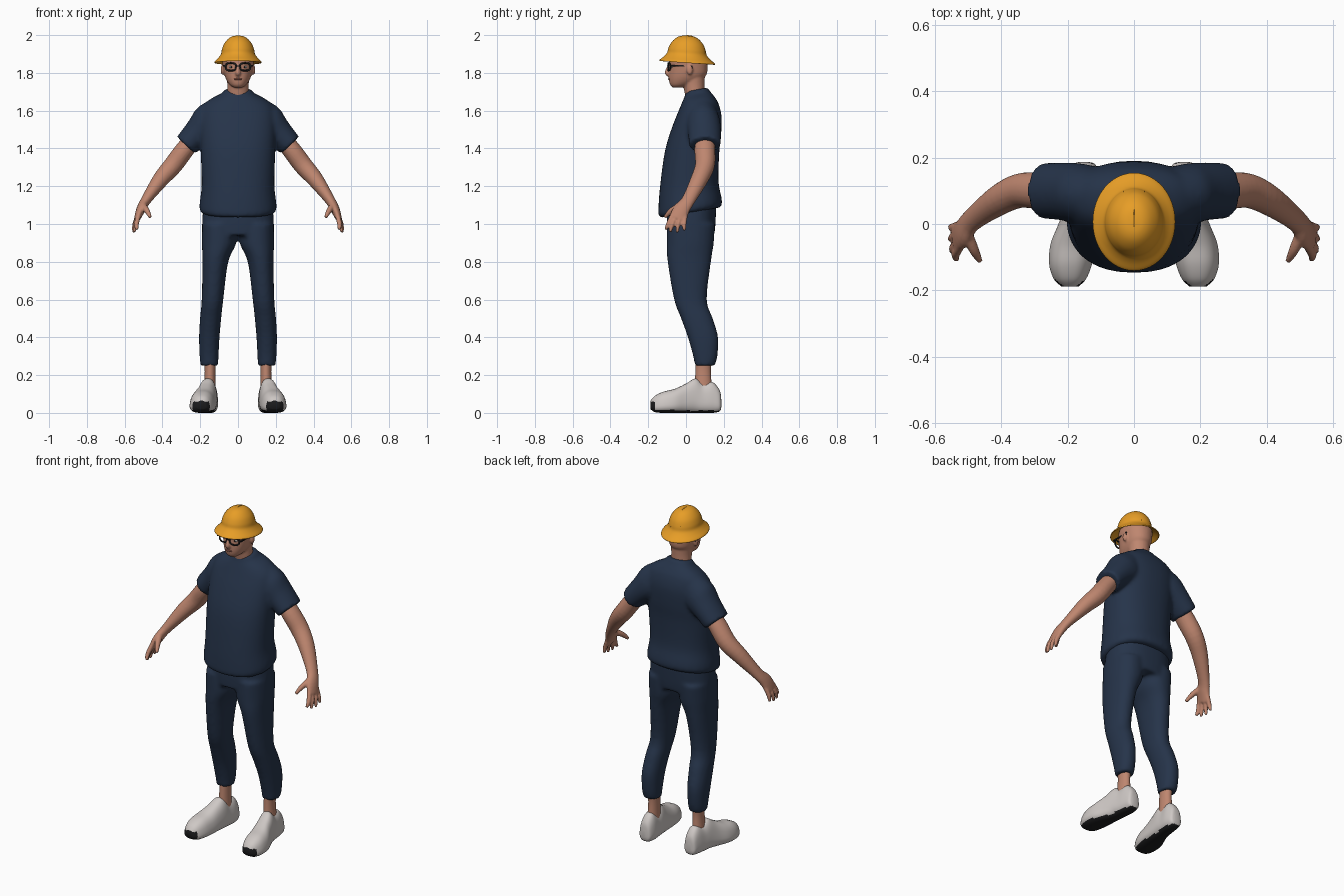
import bpy, bmesh, math
from mathutils import Vector, Matrix

cube = bpy.data.objects.get("Cube")
if cube:
    bpy.data.objects.remove(cube, do_unlink=True)


def material(name, r, g, b):
    m = bpy.data.materials.new(name)
    m.use_nodes = True
    m.diffuse_color = (r, g, b, 1)
    bsdf = m.node_tree.nodes["Principled BSDF"]
    bsdf.inputs["Base Color"].default_value = (r, g, b, 1)
    bsdf.inputs["Roughness"].default_value = 0.7
    return m


NAVY = material("navy cloth", 0.019, 0.034, 0.068)
SKIN = material("skin", 0.52, 0.24, 0.16)
LIP = material("lips", 0.36, 0.13, 0.09)
ORANGE = material("hat orange", 0.80, 0.34, 0.02)
WHITE = material("shoe white", 0.62, 0.58, 0.56)
BLACK = material("black rubber", 0.012, 0.012, 0.013)
EYE = material("eye white", 0.7, 0.68, 0.65)


def refine(rows, k=4):
    """Catmull-Rom interpolation between the given rows."""
    out = []
    for i in range(len(rows) - 1):
        p = [rows[max(i - 1, 0)], rows[i], rows[i + 1], rows[min(i + 2, len(rows) - 1)]]
        for s in range(k):
            t = s / k
            out.append([0.5 * (2 * b + (c - a) * t + (2 * a - 5 * b + 4 * c - d) * t * t
                               + (3 * b - a - 3 * c + d) * t ** 3) for a, b, c, d in zip(*p)])
    return out + [list(rows[-1])]


def skin_rings(bm, rings):
    loops = [[bm.verts.new(p) for p in ring] for ring in rings]
    n = len(loops[0])
    for lo, hi in zip(loops, loops[1:]):
        for i in range(n):
            j = (i + 1) % n
            bm.faces.new((lo[i], lo[j], hi[j], hi[i]))
    bm.faces.new(loops[0][::-1])
    bm.faces.new(loops[-1])


def unit_ring(n, power):
    for i in range(n):
        t = 2 * math.pi * i / n
        c, s = math.cos(t), math.sin(t)
        yield (math.copysign(abs(c) ** (2 / power), c), math.copysign(abs(s) ** (2 / power), s))


def body(bm, rows, side=1, power=2.0, tilt=0.0, n=40, k=4):
    """Level rings; rows are (z, centre x, half width, front y, back y)."""
    rings = []
    for z, cx, rx, y0, y1 in refine(rows, k):
        rings.append([(side * (cx + rx * u), (y0 + y1) / 2 + (y1 - y0) / 2 * v,
                       z + tilt * (y1 - y0) / 2 * v) for u, v in unit_ring(n, power)])
    skin_rings(bm, rings)


def limb(bm, rows, side=1, n=20):
    """Rings square to a path; rows are (x, y, z, thickness, depth along y)."""
    rows = refine(rows)
    pts = [Vector(r[:3]) for r in rows]
    rings = []
    for i, r in enumerate(rows):
        t = (pts[min(i + 1, len(pts) - 1)] - pts[max(i - 1, 0)]).normalized()
        v = (Vector((0, 1, 0)) - t * t.y).normalized()
        u = t.cross(v)
        ring = [pts[i] + u * r[3] * a + v * r[4] * b for a, b in unit_ring(n, 2)]
        rings.append([(side * p.x, p.y, p.z) for p in ring])
    skin_rings(bm, rings)


def ball(bm, centre, size):
    m = Matrix.Translation(centre) @ Matrix.Diagonal((*size, 1))
    bmesh.ops.create_uvsphere(bm, u_segments=20, v_segments=12, radius=1, matrix=m)


def box(bm, centre, size):
    m = Matrix.Translation(centre) @ Matrix.Diagonal((*size, 1))
    bmesh.ops.create_cube(bm, size=1, matrix=m)


def finish(name, bm, *mats, voxel=0, smooth=4, rule=None):
    bmesh.ops.recalc_face_normals(bm, faces=bm.faces)
    for f in bm.faces:
        f.smooth = True
        if rule:
            f.material_index = rule(f)
    me = bpy.data.meshes.new(name)
    bm.to_mesh(me)
    bm.free()
    ob = bpy.data.objects.new(name, me)
    bpy.context.collection.objects.link(ob)
    for m in mats:
        me.materials.append(m)
    if voxel:
        r = ob.modifiers.new("blend", 'REMESH')
        r.mode, r.voxel_size, r.use_smooth_shade = 'VOXEL', voxel, True
        s = ob.modifiers.new("soften", 'SMOOTH')
        s.factor, s.iterations = 0.5, smooth
    else:
        bpy.ops.object.select_all(action='DESELECT')
        ob.select_set(True)
        bpy.context.view_layer.objects.active = ob
        bpy.ops.object.shade_smooth_by_angle(angle=math.radians(50))
    return ob


SIDES = (1, -1)

# T-shirt: torso and two sleeves blended together
bm = bmesh.new()
body(bm, [(1.06, 0, .188, -.13, .178), (1.075, 0, .202, -.145, .19), (1.11, 0, .203, -.146, .188),
          (1.2, 0, .193, -.14, .172), (1.35, 0, .196, -.122, .176), (1.45, 0, .2, -.102, .186),
          (1.55, 0, .2, -.068, .188), (1.62, 0, .185, -.038, .172), (1.66, 0, .145, -.02, .15),
          (1.69, 0, .088, -.006, .128), (1.712, 0, .07, .0, .115)], power=2.3, tilt=.35 * .5)
for s in SIDES:
    limb(bm, [(.08, .085, 1.61, .08, .07), (.15, .09, 1.54, .1, .09), (.21, .098, 1.485, .078, .088),
              (.275, .1, 1.417, .066, .084)], s)
finish("t_shirt", bm, NAVY, voxel=.011)

# Trousers: hips and two legs blended together
bm = bmesh.new()
body(bm, [(1.1, 0, .183, -.1, .16), (1.0, 0, .19, -.102, .156), (.94, 0, .185, -.1, .15)], power=2.4)
for s in SIDES:
    body(bm, [(1.0, .1, .09, -.1, .153), (.9, .1, .091, -.102, .147), (.8, .12, .068, -.097, .132),
              (.6, .135, .057, -.063, .11), (.5, .145, .056, -.026, .142), (.4, .152, .054, .01, .17),
              (.3, .153, .05, .038, .166), (.25, .152, .046, .047, .152)], s, power=2.2)
finish("trousers", bm, NAVY, voxel=.011)

# Arms with palm, fingers and thumb
bm = bmesh.new()
for s in SIDES:
    limb(bm, [(.22, .1, 1.47, .045, .05), (.285, .1, 1.39, .05, .055), (.345, .1, 1.31, .05, .052),
              (.41, .07, 1.235, .043, .046), (.488, .012, 1.125, .027, .036),
              (.515, -.025, 1.075, .024, .044), (.535, -.045, 1.025, .016, .045)], s)
    for y, tx, ty, tz in ((-.08, .535, -.108, .97), (-.058, .548, -.084, .958),
                          (-.034, .553, -.047, .955), (-.012, .553, -.008, .965)):
        limb(bm, [(.525, y + .01, 1.05, .013, .013), ((.54 + tx) / 2, (y + ty) / 2, 1.0, .013, .012),
                  (tx, ty, tz, .008, .008)], s, 12)
    limb(bm, [(.505, -.025, 1.1, .018, .018), (.482, -.078, 1.07, .015, .016),
              (.464, -.112, 1.035, .009, .009)], s, 12)
finish("arms", bm, SKIN, voxel=.0055, smooth=3)

# Head, neck, nose and ears
bm = bmesh.new()
body(bm, [(1.62, 0, .06, .01, .1), (1.69, 0, .058, -.006, .098), (1.74, 0, .057, -.015, .098),
          (1.78, 0, .06, -.02, .1)])
body(bm, [(1.722, 0, .022, -.07, -.02), (1.735, 0, .042, -.083, .02), (1.76, 0, .06, -.09, .075),
          (1.79, 0, .072, -.091, .108), (1.83, 0, .079, -.089, .114), (1.87, 0, .082, -.09, .112),
          (1.92, 0, .066, -.075, .095)], power=2.15)
limb(bm, [(0, -.082, 1.845, .008, .01), (0, -.094, 1.82, .01, .012), (0, -.099, 1.8, .014, .014),
          (0, -.09, 1.788, .012, .01)], n=12)
for s in SIDES:
    ball(bm, (s * .083, .02, 1.815), (.009, .016, .027))
finish("head", bm, SKIN, voxel=.006, smooth=3)

# Lips and eyes
bm = bmesh.new()
ball(bm, (0, -.088, 1.767), (.022, .007, .0055))
finish("lips", bm, LIP)
bm = bmesh.new()
for s in SIDES:
    ball(bm, (s * .036, -.076, 1.831), (.013, .007, .006))
finish("eyes", bm, EYE)
bm = bmesh.new()
for s in SIDES:
    ball(bm, (s * .036, -.081, 1.831), (.005, .004, .005))
finish("pupils", bm, BLACK)

# Glasses: two rims, bridge and temples
bm = bmesh.new()
for s in SIDES:
    path = []
    for u, v in unit_ring(28, 2.6):
        p = Vector((.038 + .028 * u, -.094 + .012 * max(u, 0), 1.832 + .02 * v))
        path.append([(s * (p.x + .0045 * a * u), p.y + .004 * b, p.z + .0045 * a * v)
                     for a, b in unit_ring(8, 2)])
    skin_rings(bm, path + path[:1])
    box(bm, (s * .076, -.03, 1.838), (.005, .112, .008))
    box(bm, (s * .072, -.082, 1.838), (.012, .007, .009))
    box(bm, (s * .083, .03, 1.83), (.005, .01, .02))
box(bm, (0, -.097, 1.836), (.02, .006, .006))
finish("glasses", bm, BLACK)

# Hard hat: drooping brim, dome and crown ribs
bm = bmesh.new()
body(bm, [(1.885, 0, .078, -.088, .098), (1.872, 0, .1, -.112, .123), (1.853, 0, .121, -.137, .15),
          (1.86, 0, .123, -.139, .152), (1.88, 0, .104, -.116, .127), (1.9, 0, .09, -.1, .11),
          (1.925, 0, .085, -.093, .104), (1.955, 0, .073, -.078, .092), (1.98, 0, .052, -.054, .07),
          (1.993, 0, .03, -.028, .046), (1.997, 0, .006, .002, .016)], tilt=-.07, n=48)
for x, z in ((0, 1.9), (.032, 1.89), (-.032, 1.89)):
    ball(bm, (x, .008, z), (.009, .094, .1 if x == 0 else .096))
finish("hard_hat", bm, ORANGE)

# Ankles
bm = bmesh.new()
for s in SIDES:
    body(bm, [(.3, .15, .033, .052, .14), (.22, .148, .028, .05, .132), (.12, .15, .032, .045, .138)], s)
finish("ankles", bm, SKIN)

# Shoes: rows are (y, centre x, half width, bottom, top)
SHOE = [(.187, .15, .016, .03, .07), (.178, .15, .04, .008, .12), (.14, .15, .051, 0, .163),
        (.09, .155, .054, 0, .156), (.05, .16, .058, 0, .182), (0, .17, .066, 0, .155),
        (-.06, .184, .077, 0, .127), (-.12, .191, .074, 0, .112), (-.165, .193, .056, .004, .09),
        (-.188, .193, .03, .02, .065)]
bm = bmesh.new()
for s in SIDES:
    rings = []
    for y, cx, w, lo, hi in refine(SHOE, 5):
        rings.append([(s * (cx + w * u * (1 - .16 * (v + 1))), y, (lo + hi) / 2 + (hi - lo) / 2 * v)
                      for u, v in unit_ring(36, 2.7)])
    skin_rings(bm, rings)


def sole(f):
    c = f.calc_center_median()
    toe = c.y < -.15 and c.z < .06 and abs(abs(c.x) - .195) < .045
    return int(c.z < .012 or f.normal.z < -.7 or toe)


finish("shoes", bm, WHITE, BLACK, rule=sole)
